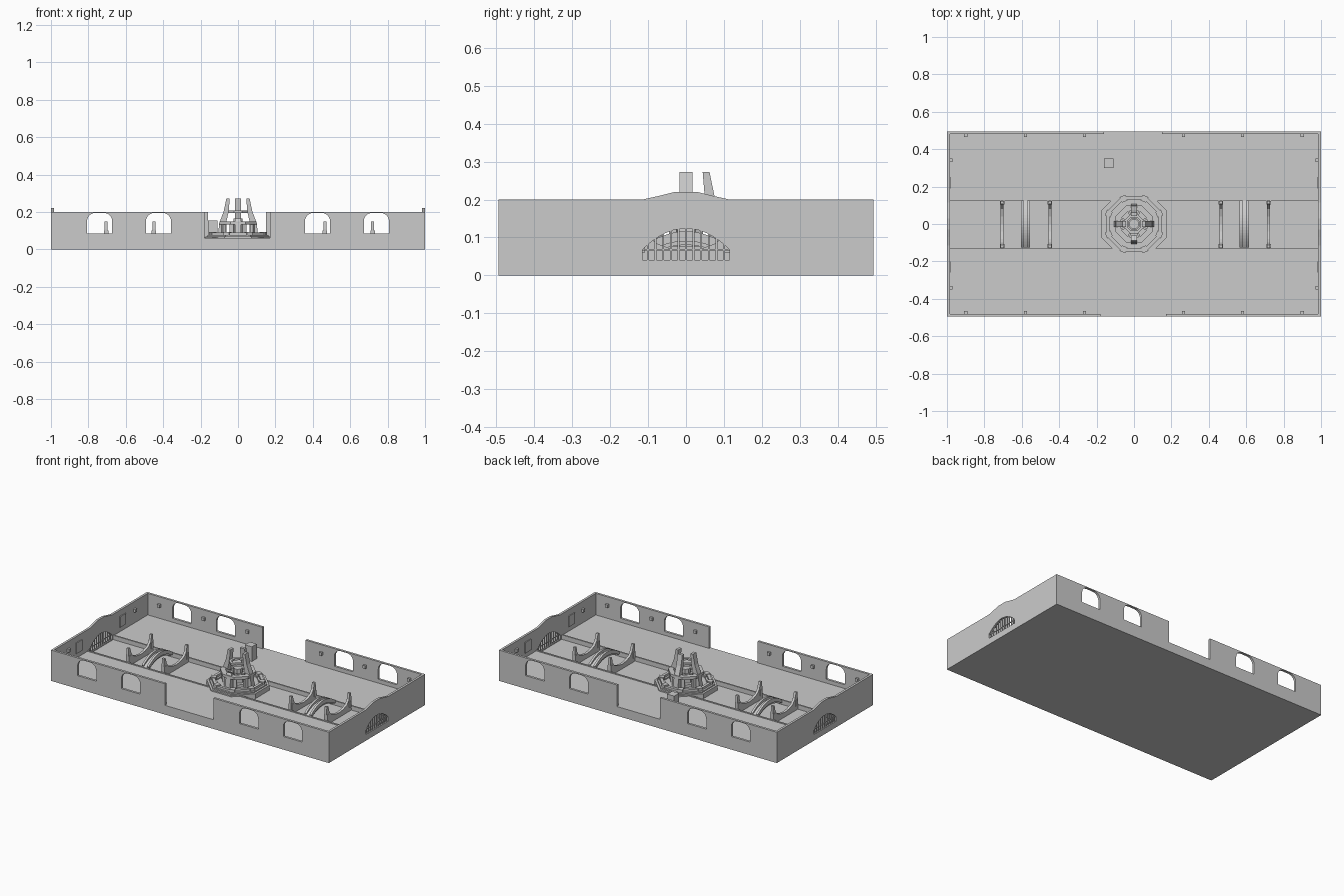
import bpy, bmesh
from math import pi, cos, sin
from mathutils import Matrix

if "Cube" in bpy.data.objects:
    bpy.data.objects.remove(bpy.data.objects["Cube"])

XY = Matrix.Identity(4)
XZ = Matrix(((1, 0, 0, 0), (0, 0, -1, 0), (0, 1, 0, 0), (0, 0, 0, 1)))
YZ = Matrix(((0, 0, 1, 0), (1, 0, 0, 0), (0, 1, 0, 0), (0, 0, 0, 1)))


def plate(name, loops, thick, mat):
    """Flat outline with optional holes, thickened about its plane."""
    cu = bpy.data.curves.new(name, 'CURVE')
    cu.dimensions = '2D'
    cu.fill_mode = 'BOTH'
    cu.extrude = thick / 2
    for pts in loops:
        sp = cu.splines.new('POLY')
        sp.points.add(len(pts) - 1)
        for p, (u, v) in zip(sp.points, pts):
            p.co = (u, v, 0, 1)
        sp.use_cyclic_u = True
    tmp = bpy.data.objects.new(name + "_outline", cu)
    bpy.context.collection.objects.link(tmp)
    dg = bpy.context.evaluated_depsgraph_get()
    me = bpy.data.meshes.new_from_object(tmp.evaluated_get(dg))
    bpy.data.objects.remove(tmp)
    bm = bmesh.new()
    bm.from_mesh(me)
    bmesh.ops.remove_doubles(bm, verts=bm.verts, dist=1e-5)
    bmesh.ops.recalc_face_normals(bm, faces=bm.faces)
    for f in bm.faces:
        f.smooth = False
    bm.transform(mat)
    bm.to_mesh(me)
    bm.free()
    ob = bpy.data.objects.new(name, me)
    bpy.context.collection.objects.link(ob)
    return ob


def rect(u0, u1, v0, v1):
    return [(u0, v0), (u1, v0), (u1, v1), (u0, v1)]


def box(name, x0, x1, y0, y1, z0, z1, rot=0):
    return plate(name, [rect(x0, x1, y0, y1)], z1 - z0,
                 Matrix.Rotation(rot, 4, 'Z') @ Matrix.Translation((0, 0, (z0 + z1) / 2)))


def at(x, y, z):
    return Matrix.Translation((x, y, z))


def octagon(apothem):
    r = apothem / cos(pi / 8)
    return [(r * cos(pi / 8 + k * pi / 4), r * sin(pi / 8 + k * pi / 4)) for k in range(8)]


def ring(name, outer, inner, z0, z1):
    loops = [octagon(outer)] + ([octagon(inner)] if inner else [])
    return plate(name, loops, z1 - z0, at(0, 0, (z0 + z1) / 2))


def window(cx, w=0.135, z0=0.085, z1=0.195, r=0.045):
    pts = [(cx - w / 2, z0), (cx + w / 2, z0)]
    for side, start in ((1, 0), (-1, pi / 2)):
        for k in range(6):
            a = start + k * pi / 10
            pts.append((cx + side * (w / 2 - r) + r * cos(a), z1 - r + r * sin(a)))
    return pts


def arc(half, base, rise, n=16):
    return [(half * (1 - 2 * k / n), base + rise * (1 - (1 - 2 * k / n) ** 2)) for k in range(n + 1)]


# floor slab with the sunken canal
plate("floor_with_canal", [[(-.495, 0), (.495, 0), (.495, .06), (.125, .06), (.125, .035),
                            (-.13, .035), (-.13, .06), (-.495, .06)]], 1.97, YZ)
for y in (-.135, .128):
    box("canal_edge", -.985, .985, y - .005, y + .005, .05, .064)

# long walls with windows and central opening
for y, gl, gr in ((-.4875, -.18, .17), (.4875, -.16, .15)):
    for s, a, b in ((-1, -.985, gl), (1, gr, .985)):
        plate("long_wall", [rect(a, b, .06, .2), window(s * .425), window(s * .74)],
              .015, at(0, y, 0) @ XZ)

# end walls with raised crest and barred arch
for s in (-1, 1):
    crest = [(.495, 0), (.495, .2), (.115, .2), (.07, .21), (.03, .22),
             (-.03, .22), (-.07, .21), (-.115, .2), (-.495, .2), (-.495, 0)]
    opening = [(-.115, .04), (.115, .04)] + arc(.115, .068, .056)
    plate("end_wall", [crest, opening], .015, at(s * .9925, 0, 0) @ YZ)
    for k in range(-5, 6):
        y = k * .02
        top = .069 + .056 * (1 - (y / .115) ** 2)
        box("grille_bar", s * .9925 - .004, s * .9925 + .004, y - .0025, y + .0025, .038, top)
    box("grille_rail", s * .9925 - .003, s * .9925 + .003, -.116, .116, .066, .07)
    for y in (-.34, .34):
        box("wall_lamp", s * .978 - .008, s * .978 + .008, y - .009, y + .009, .135, .155)
    for y in (-.23, .22):
        box("wall_panel", s * .983 - .003, s * .983 + .003, y - .03, y + .03, .09, .16)

# lamps along the long walls
for x in (-.9, -.58, -.265, .265, .58, .9):
    for s in (-1, 1):
        box("wall_lamp", x - .009, x + .009, s * .474 - .008, s * .474 + .008, .135, .155)

# canal gates and arched footbridges
gate = [(-.13, .035), (.125, .035), (.125, .11), (.122, .15), (.108, .15), (.1, .11),
        (.08, .085), (.04, .07), (0, .065), (-.04, .07), (-.08, .085), (-.1, .11),
        (-.113, .15), (-.127, .15), (-.13, .11)]
for cx in (-.58, .59):
    for dx in (-.125, .13):
        plate("canal_gate", [gate], .016, at(cx + dx, 0, 0) @ YZ)
        for y in (-.118, .113):
            box("gate_post", cx + dx - .012, cx + dx + .012, y - .01, y + .01, .06, .1)
    deck = arc(.125, .06, .04) + arc(.105, .05, .03)[::-1]
    plate("bridge_deck", [deck], .04, at(cx, 0, 0) @ YZ)
    rail = arc(.125, .068, .048) + arc(.12, .05, .04)[::-1]
    for dx in (-.018, .018):
        plate("bridge_rail", [rail], .014, at(cx + dx, 0, 0) @ YZ)

# octagonal basin
ring("basin_base", .175, 0, .036, .068)
ring("basin_step", .162, .12, .068, .076)
ring("basin_rim", .15, .132, .076, .09)
for k in range(8):
    box("rim_block", .13, .162, -.016, .016, .07, .094, pi / 8 + k * pi / 4)

# central pavilion: drum, columns, rings
ring("drum", .07, 0, .068, .085)
ring("lower_ring", .1, .07, .132, .15)
ring("mid_ring", .05, .036, .195, .207)
ring("inner_collar", .045, .03, .085, .14)
ring("core", .025, 0, .085, .165)
for k in range(8):
    box("column", .075, .092, -.011, .011, .068, .134, pi / 8 + k * pi / 4)
    box("spoke", .04, .076, -.005, .005, .134, .144, pi / 8 + k * pi / 4)

# inward-leaning spires, the front one is a short stump
spire = [(.06, .068), (.108, .068), (.1, .14), (.076, .205), (.062, .273), (.044, .273),
         (.05, .2), (.062, .15)]
stump = [(.06, .068), (.108, .068), (.1, .14), (.088, .165), (.062, .155)]
for k in range(4):
    turn = Matrix.Rotation(k * pi / 2, 4, 'Z')
    plate("stump" if k == 3 else "spire", [stump if k == 3 else spire], .034, turn @ XZ)

# freestanding pedestal
box("pedestal", -.16, -.11, .3, .35, .06, .155)
